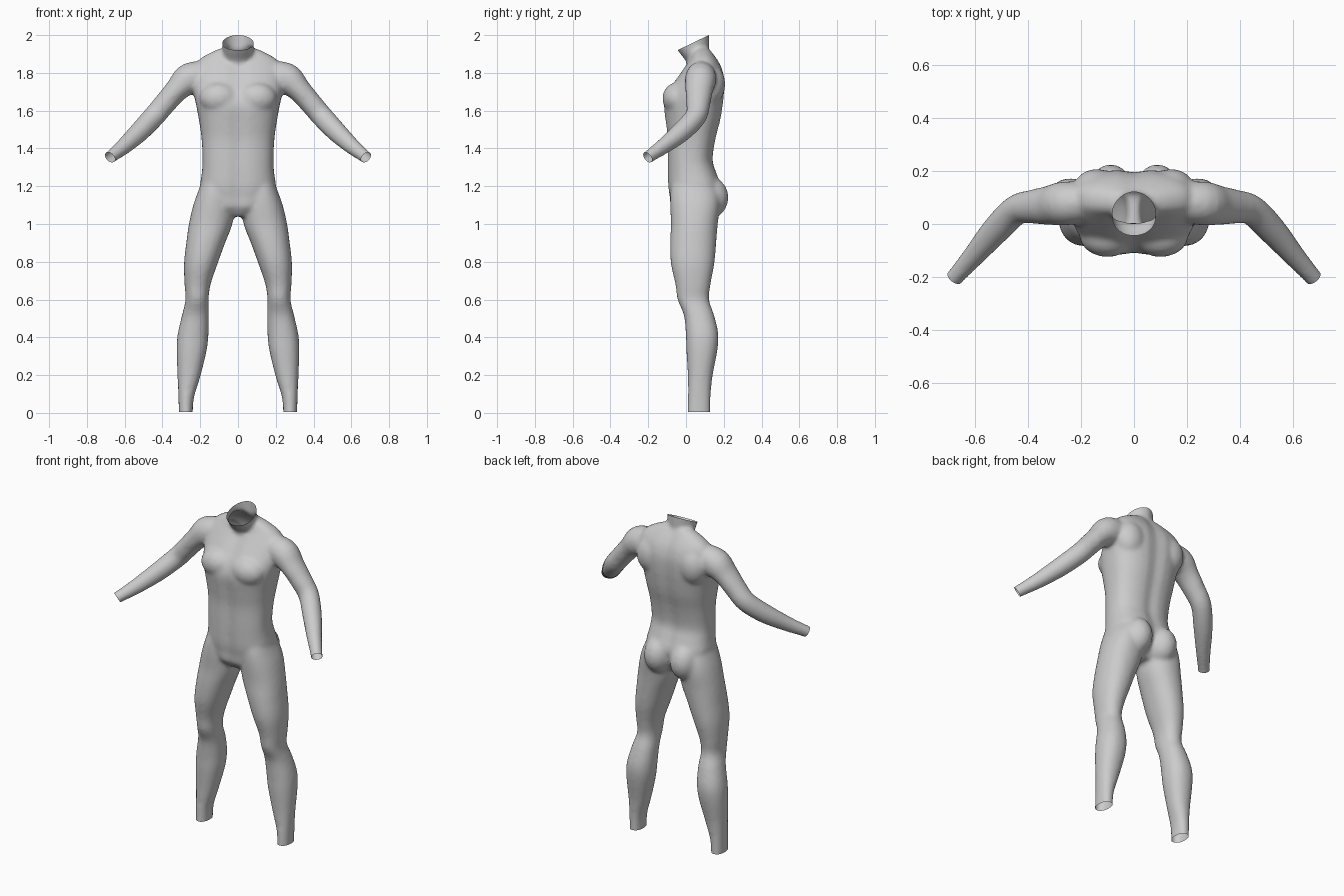
import bpy, bmesh, math
from mathutils import Vector, Matrix

if "Cube" in bpy.data.objects:
    bpy.data.objects.remove(bpy.data.objects["Cube"])

bm = bmesh.new()
SIDES = 32


def catmull(keys, steps=4):
    """Smoothly interpolate rows of section parameters."""
    out = []
    for i in range(len(keys) - 1):
        p0, p1 = keys[max(i - 1, 0)], keys[i]
        p2, p3 = keys[i + 1], keys[min(i + 2, len(keys) - 1)]
        for k in range(steps):
            t = k / steps
            out.append([0.5 * (2 * b + (c - a) * t + (2 * a - 5 * b + 4 * c - d) * t * t
                               + (3 * b - a - 3 * c + d) * t ** 3)
                        for a, b, c, d in zip(p0, p1, p2, p3)])
    out.append(list(keys[-1]))
    return out


def loft(rings):
    """Skin a list of rings into a closed tube."""
    rows = [[bm.verts.new(p) for p in r] for r in rings]
    faces = [bm.faces.new(rows[0]), bm.faces.new(rows[-1])]
    for a, b in zip(rows, rows[1:]):
        for j in range(SIDES):
            k = (j + 1) % SIDES
            faces.append(bm.faces.new((a[j], a[k], b[k], b[j])))
    bmesh.ops.recalc_face_normals(bm, faces=faces)


def spow(v, e):
    return math.copysign(abs(v) ** e, v)


def level_loft(keys, power=2.0, side=1, groove=0.0):
    """Horizontal sections: z, x0, x1, y front, y back."""
    rings = []
    for z, x0, x1, y0, y1 in catmull(keys):
        ring = []
        for j in range(SIDES):
            a = math.tau * j / SIDES
            x = (x0 + x1) / 2 + (x1 - x0) / 2 * spow(math.cos(a), 2 / power)
            y = (y0 + y1) / 2 + (y1 - y0) / 2 * spow(math.sin(a), 2 / power)
            y -= math.copysign(groove, math.sin(a)) * math.exp(-(x / 0.035) ** 2)
            ring.append((side * x, y, z))
        rings.append(ring)
    loft(rings)


def arm_loft(keys, side):
    """Sections across a bent path: x, y, z, depth radius, height radius."""
    rows = catmull(keys)
    rings = []
    for i, r in enumerate(rows):
        c = Vector(r[:3])
        t = (Vector(rows[min(i + 1, len(rows) - 1)][:3]) - Vector(rows[max(i - 1, 0)][:3])).normalized()
        u = (Vector((0, 1, 0)) - t * t.y).normalized()
        v = t.cross(u)
        ring = []
        for j in range(SIDES):
            a = math.tau * j / SIDES
            p = c + u * r[3] * math.cos(a) + v * r[4] * math.sin(a)
            ring.append((side * p.x, p.y, p.z))
        rings.append(ring)
    loft(rings)


def muscle(loc, size):
    m = Matrix.Translation(loc) @ Matrix.Diagonal((*size, 1))
    bmesh.ops.create_uvsphere(bm, u_segments=24, v_segments=16, radius=1, matrix=m)


# Torso: z, half width, front, back
torso = [(1.04, .05, -.05, .12), (1.09, .14, -.085, .16), (1.14, .18, -.09, .18),
         (1.2, .20, -.098, .19), (1.27, .192, -.1, .165), (1.34, .188, -.1, .145),
         (1.45, .193, -.1, .16), (1.55, .207, -.112, .185), (1.63, .222, -.12, .198),
         (1.7, .236, -.098, .205), (1.77, .24, -.052, .205), (1.83, .23, -.01, .19),
         (1.875, .2, .02, .165), (1.91, .14, .035, .14), (1.93, .09, .05, .125)]
level_loft([(z, -w, w, f, b) for z, w, f, b in torso], power=2.5, groove=0.012)

# Neck, overshooting the slanted cut
neck = [(1.8, .1, .015, .18), (1.86, .084, 0, .16), (1.91, .08, -.038, .125),
        (1.96, .085, -.07, .122), (2.06, .092, -.13, .122)]
level_loft([(z, -w, w, f, b) for z, w, f, b in neck])

# Limbs and muscles, both sides
leg = [(1.24, .04, .185, -.07, .13), (1.17, .03, .212, -.082, .17), (1.1, .02, .237, -.084, .18),
       (1.0, .03, .26, -.08, .168), (.9, .068, .274, -.084, .16), (.79, .108, .286, -.08, .15),
       (.68, .145, .283, -.056, .13), (.6, .156, .278, -.045, .122), (.52, .154, .296, -.012, .148),
       (.42, .156, .319, -.001, .171), (.33, .166, .325, .002, .166), (.19, .2, .32, .01, .14),
       (.07, .235, .315, .01, .13), (-.07, .24, .312, .005, .13)]
arm = [(.15, .08, 1.78, .07, .08), (.255, .078, 1.768, .083, .086), (.322, .07, 1.712, .074, .064),
       (.385, .065, 1.64, .064, .059), (.445, .052, 1.57, .057, .058), (.52, -.022, 1.49, .054, .054),
       (.6, -.115, 1.415, .042, .044), (.675, -.2, 1.355, .033, .034), (.76, -.3, 1.285, .03, .031)]
for s in (1, -1):
    level_loft(leg, power=2.2, side=s)
    arm_loft(arm, s)
    muscle((s * .088, .125, 1.14), (.085, .1, .11))       # buttock
    muscle((s * .1, -.045, 1.665), (.105, .08, .085))     # chest
    muscle((s * .14, .13, 1.74), (.09, .078, .11))        # shoulder blade

# Fuse everything into a single skin
mesh = bpy.data.meshes.new("body")
bm.to_mesh(mesh)
bm.free()
body = bpy.data.objects.new("body", mesh)
bpy.context.collection.objects.link(body)
bpy.context.view_layer.objects.active = body
body.select_set(True)
rm = body.modifiers.new("fuse", 'REMESH')
rm.mode, rm.voxel_size = 'VOXEL', 0.011
sm = body.modifiers.new("soften", 'SMOOTH')
sm.factor, sm.iterations = 0.5, 8
for name in ("fuse", "soften"):
    bpy.ops.object.modifier_apply(modifier=name)

# Cut open the neck, wrists and ankles
bm = bmesh.new()
bm.from_mesh(body.data)


def cut(point, normal, test):
    vs = [v for v in bm.verts if test(v.co)]
    es = {e for v in vs for e in v.link_edges}
    fs = {f for v in vs for f in v.link_faces}
    bmesh.ops.bisect_plane(bm, geom=list(set(vs) | es | fs), plane_co=point,
                           plane_no=normal, clear_outer=True)


cut((0, .038, 1.96), (0, -.436, .9), lambda c: c.z > 1.8 and abs(c.x) < .2)
cut((0, 0, .005), (0, 0, -1), lambda c: c.z < .2)
for s in (1, -1):
    cut((s * .678, -.203, 1.353), (s * .55, -.65, -.52), lambda c: c.x * s > .5)
bm.to_mesh(body.data)
bm.free()
bpy.ops.object.shade_smooth_by_angle(angle=math.radians(40))
